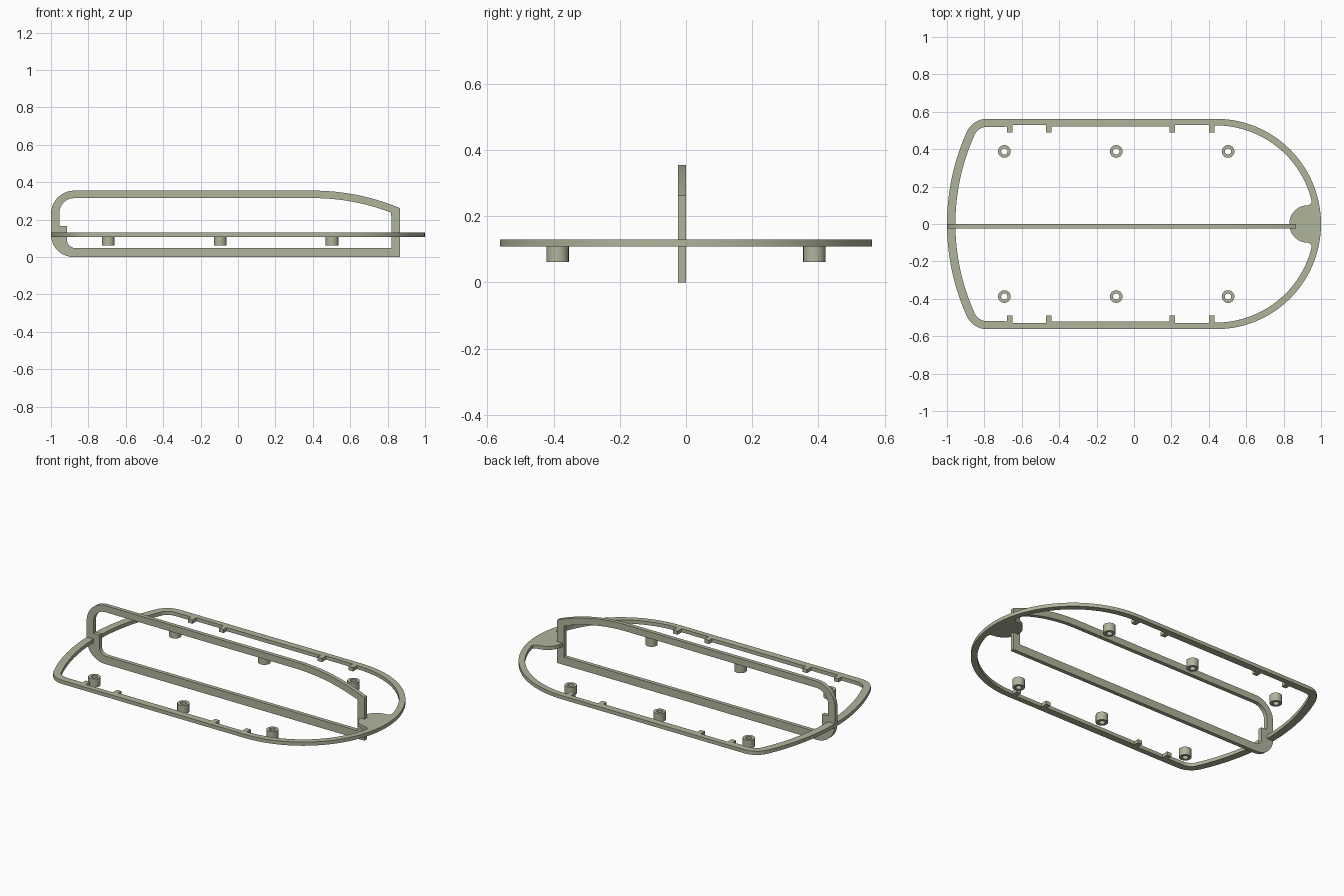
import bpy, bmesh, math
from mathutils import Vector

cube = bpy.data.objects.get("Cube")
if cube:
    bpy.data.objects.remove(cube, do_unlink=True)

# Single khaki grey plastic
plastic = bpy.data.materials.new("khaki_grey")
plastic.use_nodes = True
COLOUR = (0.43, 0.46, 0.33, 1)
plastic.diffuse_color = COLOUR
plastic.node_tree.nodes["Principled BSDF"].inputs["Base Color"].default_value = COLOUR


def arc(cx, cy, r, a0, a1, n):
    """Points on an arc, angles in degrees."""
    return [(cx + r * math.cos(math.radians(a0 + (a1 - a0) * i / n)),
             cy + r * math.sin(math.radians(a0 + (a1 - a0) * i / n))) for i in range(n + 1)]


def mirrored(half):
    """Close a half outline (first and last points on y = 0) by mirroring it in y."""
    return half + [(x, -y) for x, y in reversed(half[1:-1])]


def plate(name, loops, place, push):
    """Fill the outline loops (outer, then holes) and extrude them into a solid."""
    bm = bmesh.new()
    edges = []
    for loop in loops:
        vs = [bm.verts.new(place(u, v)) for u, v in loop]
        edges += [bm.edges.new((vs[i - 1], vs[i])) for i in range(len(vs))]
    bmesh.ops.triangle_fill(bm, edges=edges, use_beauty=True, use_dissolve=False)
    ext = bmesh.ops.extrude_face_region(bm, geom=bm.faces[:], use_keep_orig=True)
    moved = [g for g in ext["geom"] if isinstance(g, bmesh.types.BMVert)]
    bmesh.ops.translate(bm, verts=moved, vec=Vector(push))
    bmesh.ops.recalc_face_normals(bm, faces=bm.faces[:])
    me = bpy.data.meshes.new(name)
    bm.to_mesh(me)
    bm.free()
    me.materials.append(plastic)
    me.shade_smooth()
    me.set_sharp_from_angle(angle=math.radians(30))
    ob = bpy.data.objects.new(name, me)
    bpy.context.collection.objects.link(ob)
    return ob


# Horizontal rim: bowed left end, rounded corners, semicircular right end
CORNER = 155.8
outer = mirrored(arc(0.2, 0, 1.2, 180, CORNER, 10)
                 + arc(-0.785, 0.4425, 0.12, CORNER, 90, 8)[1:]
                 + arc(0.4375, 0, 0.5625, 90, 0, 28))
inner = arc(0.2, 0, 1.155, 180, CORNER, 10) + arc(-0.785, 0.4425, 0.077, CORNER, 90, 6)[1:]

# Clip tabs on the inner edge, in pairs with a shallow recess between them
for a, b in ((-0.68, -0.47), (0.19, 0.40)):
    inner += [(a, 0.52), (a, 0.49), (a + 0.03, 0.49), (a + 0.03, 0.53),
              (b, 0.53), (b, 0.49), (b + 0.03, 0.49),
              (b + 0.03, 0.52 if b < 0 else 0.527)]

# Right end of the inner edge, running into the rounded boss
inner += arc(0.4375, 0, 0.527, 90, 14, 22) + [(0.949, 0.115), (0.943, 0.106)]
inner += arc(0.93, 0, 0.10, 90, 180, 12)
plate("rim", [outer, mirrored(inner)], lambda u, v: (u, v, 0.108), (0, 0, 0.022))

# Upright centre rib: closed frame with a sloping nose and a small locking lip
rib_outer = (arc(-0.88, 0.12, 0.12, 270, 180, 10)
             + arc(-0.875, 0.23, 0.125, 180, 90, 10)
             + arc(0.40, -0.855, 1.21, 90, 67.4, 12)
             + [(0.865, 0.0)])
rib_inner = (arc(-0.87, 0.093, 0.045, 270, 180, 8)
             + [(-0.915, 0.165), (-0.955, 0.165)]
             + arc(-0.875, 0.235, 0.08, 180, 90, 8)
             + arc(0.40, -0.855, 1.17, 90, 69, 12)
             + [(0.82, 0.048)])
plate("centre_rib", [rib_outer, rib_inner], lambda u, v: (u, -0.024, v), (0, 0.024, 0))

# Six hollow screw posts
for side, y in (("left", 0.388), ("right", -0.388)):
    for i, x in enumerate((-0.693, -0.095, 0.503), 1):
        rings = [arc(x, y, r, 0, 345, 23) for r in (0.034, 0.017)]
        plate(f"screw_post_{side}_{i}", rings, lambda u, v: (u, v, 0.062), (0, 0, 0.05))
